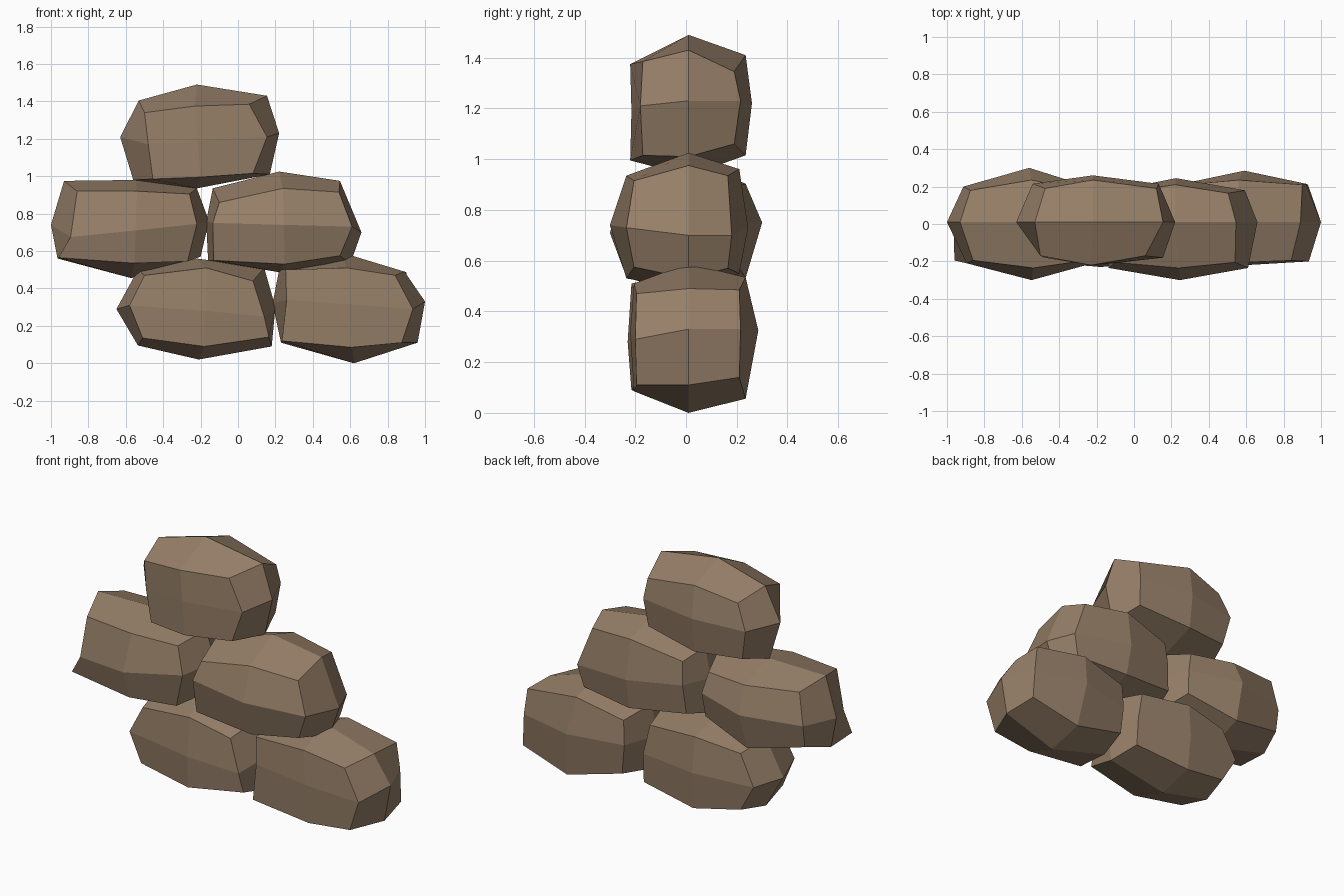
import bpy, bmesh

stone_mat = bpy.data.materials.new("brown stone")
stone_mat.diffuse_color = (0.305, 0.212, 0.138, 1)

SX = (-1, -1, 0, 1, 1, 1, 0, -1)
SZ = (0, 1, 1, 1, 0, -1, -1, -1)


def stone(name, outline, face, front, back, inset, nudge={}):
    """Faceted boulder from cross-sections (x, z), clockwise from the left point:
    the widest outline at y = 0, the front face, and a back ring inset from the outline.
    front / back = y of corners, side middles, top and bottom middles, centre.
    nudge replaces single points of the back ring."""
    bm = bmesh.new()
    back_ring = []
    for i, (x, z) in enumerate(outline):
        k = 1.0 if i % 2 else 1.6              # edge middles step in further
        back_ring.append(nudge.get(i, (x - SX[i] * inset[0] * k,
                                       z - SZ[i] * inset[1] * k)))
    mid = [bm.verts.new((x, 0.01, z)) for x, z in outline]

    for points, (corner_y, side_y, top_y, centre_y) in ((face, front), (back_ring, back)):
        depth = (side_y, corner_y, top_y, corner_y) * 2
        depth = depth[:2] + (top_y, corner_y, side_y, corner_y, top_y, corner_y)
        ring = [bm.verts.new((x, y, z)) for (x, z), y in zip(points, depth)]
        centre = bm.verts.new(((points[2][0] + points[6][0]) / 2, centre_y,
                               (points[0][1] + points[4][1]) / 2))
        for i in range(8):
            j = (i + 1) % 8
            bm.faces.new((mid[i], mid[j], ring[j], ring[i]))
        for i in range(0, 8, 2):
            bm.faces.new((ring[i], ring[i + 1], ring[(i + 2) % 8], centre))

    bmesh.ops.recalc_face_normals(bm, faces=bm.faces)
    mesh = bpy.data.meshes.new(name)
    bm.to_mesh(mesh)
    bm.free()
    mesh.materials.append(stone_mat)
    bpy.context.collection.objects.link(bpy.data.objects.new(name, mesh))


# bottom row
stone("bottom_left_stone",
      [(-.65, .29), (-.535, .50), (-.22, .56), (.14, .51),
       (.20, .30), (.18, .09), (-.21, .02), (-.535, .095)],
      [(-.58, .31), (-.50, .47), (-.17, .51), (.08, .44),
       (.14, .25), (.165, .14), (-.18, .09), (-.51, .135)],
      (-.185, -.195, -.215, -.23), (.195, .205, .23, .25), (.038, .035))
stone("bottom_right_stone",
      [(.185, .32), (.22, .50), (.56, .59), (.89, .49),
       (1.0, .33), (.96, .11), (.62, 0), (.23, .11)],
      [(.26, .34), (.255, .50), (.58, .51), (.84, .47),
       (.935, .29), (.875, .11), (.61, .085), (.235, .12)],
      (-.195, -.20, -.205, -.22), (.21, .215, .235, .285), (.045, .035),
      {3: (.90, .485), 4: (.92, .33), 5: (.93, .14)})

# middle row
stone("middle_left_stone",
      [(-1.0, .74), (-.93, .975), (-.55, .98), (-.22, .935),
       (-.155, .76), (-.20, .57), (-.57, .455), (-.965, .56)],
      [(-.895, .675), (-.86, .92), (-.54, .92), (-.26, .905),
       (-.22, .745), (-.27, .545), (-.555, .535), (-.96, .565)],
      (-.195, -.21, -.235, -.30), (.18, .20, .235, .30), (.055, .048))
stone("middle_right_stone",
      [(-.17, .76), (-.135, .935), (.22, 1.025), (.545, .975),
       (.66, .70), (.60, .53), (.23, .485), (-.16, .55)],
      [(-.135, .75), (-.10, .86), (.24, .935), (.54, .915),
       (.61, .73), (.545, .575), (.25, .53), (-.13, .55)],
      (-.205, -.235, -.235, -.30), (.165, .18, .21, .245), (.042, .04))

# top stone
stone("top_stone",
      [(-.63, 1.21), (-.53, 1.405), (-.22, 1.49), (.155, 1.43),
       (.22, 1.23), (.17, 1.01), (-.22, .935), (-.56, .98)],
      [(-.48, 1.17), (-.50, 1.34), (-.23, 1.375), (.06, 1.385),
       (.155, 1.21), (.08, 1.015), (-.20, .995), (-.455, .985)],
      (-.17, -.18, -.22, -.215), (.19, .215, .235, .26), (.055, .05),
      {3: (.12, 1.345)})
